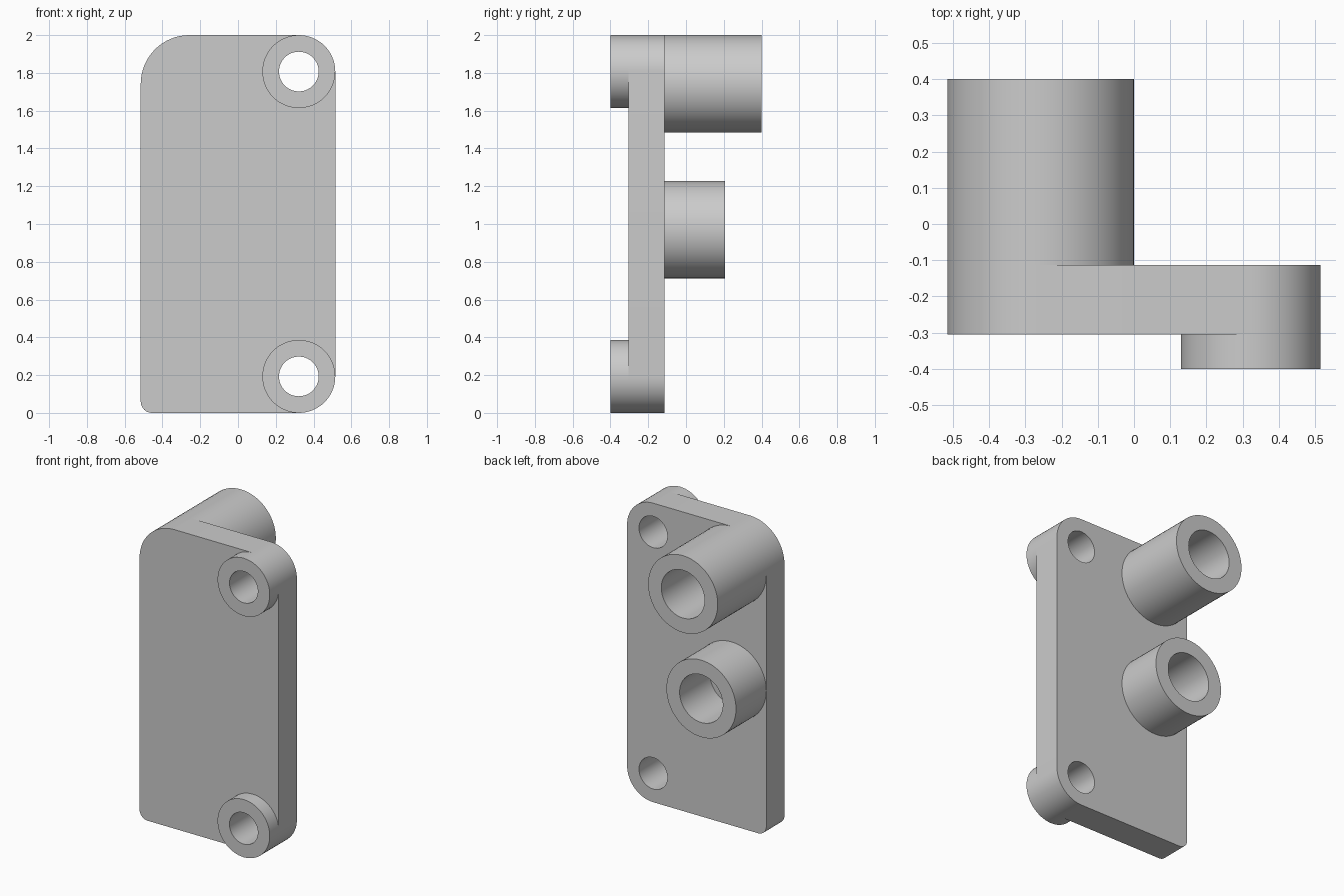
import bpy
import bmesh
from math import cos, sin, pi, radians
from mathutils import Vector

default_cube = bpy.data.objects.get("Cube")
if default_cube:
    bpy.data.objects.remove(default_cube, do_unlink=True)

# Single plain grey
grey = bpy.data.materials.new("plain_grey")
grey.use_nodes = True
colour = (0.6, 0.6, 0.6, 1.0)
grey.diffuse_color = colour
grey.node_tree.nodes["Principled BSDF"].inputs["Base Color"].default_value = colour


def arc(x, z, radius, start=0, sweep=2 * pi, steps=64):
    """Points along an arc in the xz plane; a full circle leaves out the end."""
    count = steps if sweep >= 2 * pi else steps + 1
    return [(x + radius * cos(start + sweep * i / steps),
             z + radius * sin(start + sweep * i / steps)) for i in range(count)]


def extruded_part(name, loops, y_front, y_back):
    """Fill an outline with its holes and extrude it along y."""
    bm = bmesh.new()
    edges = []
    for loop in loops:
        verts = [bm.verts.new((x, y_front, z)) for x, z in loop]
        edges += [bm.edges.new((v, verts[i - 1])) for i, v in enumerate(verts)]
    bmesh.ops.triangle_fill(bm, use_beauty=True, edges=edges, normal=(0, -1, 0))
    result = bmesh.ops.extrude_face_region(bm, geom=bm.faces[:], use_keep_orig=True)
    moved = [g for g in result["geom"] if isinstance(g, bmesh.types.BMVert)]
    bmesh.ops.translate(bm, verts=moved, vec=Vector((0, y_back - y_front, 0)))
    bmesh.ops.recalc_face_normals(bm, faces=bm.faces[:])
    mesh = bpy.data.meshes.new(name)
    bm.to_mesh(mesh)
    bm.free()
    mesh.materials.append(grey)
    part = bpy.data.objects.new(name, mesh)
    bpy.context.collection.objects.link(part)
    bpy.ops.object.select_all(action="DESELECT")
    part.select_set(True)
    bpy.context.view_layer.objects.active = part
    bpy.ops.object.shade_smooth_by_angle(angle=radians(30))
    return part


half_width, height = 0.515, 2.0
plate_front, plate_back = -0.305, -0.113
front_radius, bolt_radius = 0.193, 0.105
rear_radius, socket_radius = 0.2575, 0.16
bolt_x = half_width - front_radius
rear_x = rear_radius - half_width
bolt_heights = {"lower": front_radius, "upper": height - front_radius}

# Plate with differently rounded corners and two through holes
corners = [(1, 0, front_radius), (1, 1, front_radius),
           (-1, 1, rear_radius), (-1, 0, 0.06)]
outline = []
for i, (side, top, r) in enumerate(corners):
    z = height - r if top else r
    outline += arc(side * (half_width - r), z, r, (i - 1) * pi / 2, pi / 2, 16)
bolt_holes = [arc(bolt_x, z, bolt_radius) for z in bolt_heights.values()]
extruded_part("plate", [outline] + bolt_holes, plate_front, plate_back)

# Short front bosses around the through holes
for place, z in bolt_heights.items():
    extruded_part(place + "_front_boss",
                  [arc(bolt_x, z, front_radius), arc(bolt_x, z, bolt_radius)],
                  -0.4, plate_front)

# Rear bosses with sockets that end at the plate
for place, z, end in (("upper", height - rear_radius, 0.4), ("lower", 0.97, 0.207)):
    extruded_part(place + "_rear_boss",
                  [arc(rear_x, z, rear_radius), arc(rear_x, z, socket_radius)],
                  plate_back, end)
